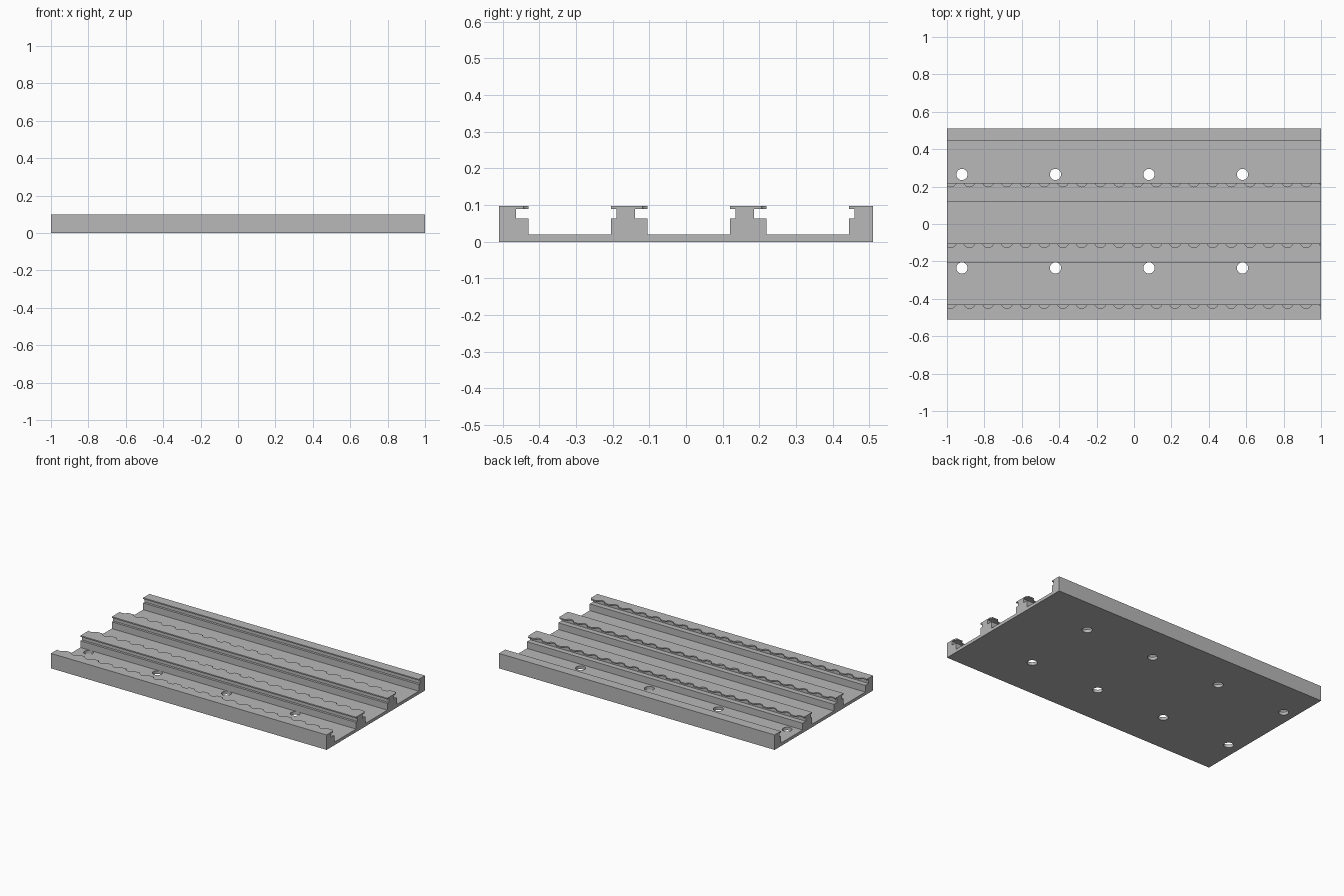
import bpy, bmesh
from mathutils import Matrix

cube = bpy.data.objects.get("Cube")
if cube:
    bpy.data.objects.remove(cube, do_unlink=True)

HALF_LENGTH, HALF_WIDTH = 1.0, 0.51
FLOOR, LEDGE, LIP, TOP = 0.02, 0.064, 0.09, 0.098

grey = bpy.data.materials.new("light grey")
grey.use_nodes = True
colour = (0.48, 0.48, 0.48, 1)
grey.diffuse_color = colour
grey.node_tree.nodes["Principled BSDF"].inputs["Base Color"].default_value = colour


def make_object(name, bm):
    bmesh.ops.recalc_face_normals(bm, faces=bm.faces)
    mesh = bpy.data.meshes.new(name)
    bm.to_mesh(mesh)
    bm.free()
    mesh.materials.append(grey)
    obj = bpy.data.objects.new(name, mesh)
    bpy.context.collection.objects.link(obj)
    return obj


def rail_side(edge, neck, rising):
    """Undercut rail side, listed upwards or downwards."""
    pts = [(edge, FLOOR), (edge, LEDGE), (neck, LEDGE),
           (neck, LIP), (edge, LIP), (edge, TOP)]
    return pts if rising else pts[::-1]


# Slotted plate: one cross-section swept along its length
notched_edges = [-0.43, -0.105, 0.22]
profile = [(HALF_WIDTH, 0), (-HALF_WIDTH, 0), (-HALF_WIDTH, TOP)]
for edge in notched_edges:
    profile += rail_side(edge, edge - 0.034, False)
    profile += rail_side(edge + 0.225, edge + 0.24, True)
profile.append((HALF_WIDTH, TOP))

bm = bmesh.new()
end = bm.faces.new([bm.verts.new((-HALF_LENGTH, y, z)) for y, z in profile])
swept = bmesh.ops.extrude_face_region(bm, geom=[end])
bmesh.ops.translate(bm, vec=(2 * HALF_LENGTH, 0, 0),
                    verts=[v for v in swept["geom"] if isinstance(v, bmesh.types.BMVert)])
plate = make_object("slotted_plate", bm)

# Cutters for the screw holes and the scalloped lips
bm = bmesh.new()


def cutter(x, y, z, radius, depth):
    bmesh.ops.create_cone(bm, cap_ends=True, segments=32, radius1=radius, radius2=radius,
                          depth=depth, matrix=Matrix.Translation((x, y, z)))


for y in (-0.235, 0.265):
    for i in range(4):
        cutter(-0.92 + 0.5 * i, y, 0, 0.03, 0.1)
for edge in notched_edges:
    for i in range(21):
        cutter(-0.98 + 0.1 * i, edge + 0.01, 0.1, 0.031, 0.05)
tools = make_object("hole_cutters", bm)
tools.hide_render = True

# Cut, then discard the helper
cut = plate.modifiers.new("holes and scallops", "BOOLEAN")
cut.operation = "DIFFERENCE"
cut.solver = "EXACT"
cut.object = tools
bpy.context.view_layer.objects.active = plate
plate.select_set(True)
bpy.ops.object.modifier_apply(modifier=cut.name)
bpy.data.objects.remove(tools, do_unlink=True)
bpy.ops.object.shade_smooth_by_angle()
